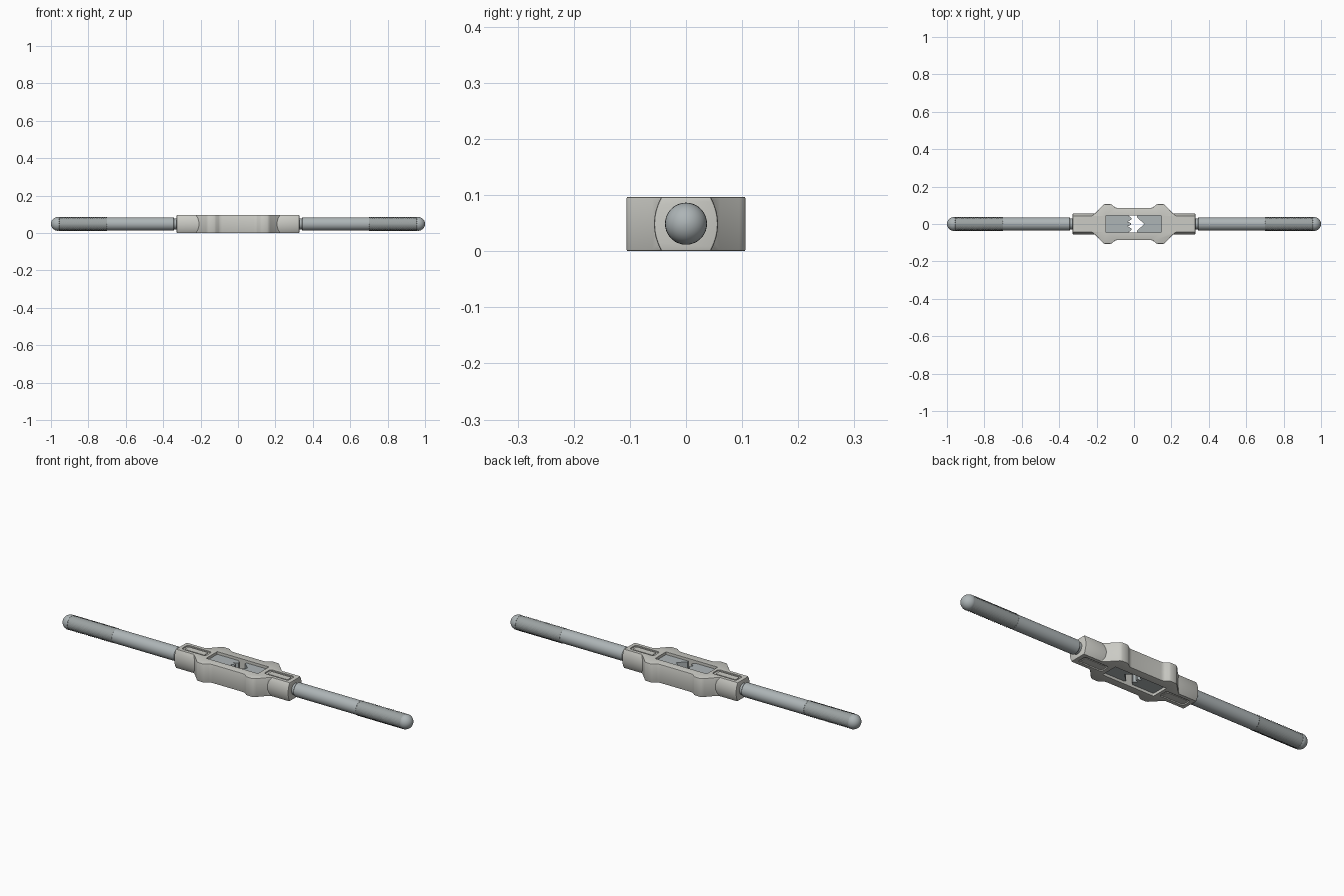
import bpy, bmesh
from math import sin, cos, pi, sqrt

if "Cube" in bpy.data.objects:
    bpy.data.objects.remove(bpy.data.objects["Cube"])

ZC = 0.049   # handle axis height
H = 0.097    # body height


def material(name, rgb):
    m = bpy.data.materials.new(name)
    m.diffuse_color = (*rgb, 1)
    m.use_nodes = True
    m.node_tree.nodes["Principled BSDF"].inputs["Base Color"].default_value = m.diffuse_color
    return m


CAST = material("cast_body", (0.60, 0.60, 0.56))
STEEL = material("steel", (0.42, 0.46, 0.47))
KNURL = material("knurled_steel", (0.33, 0.36, 0.36))


def finish(name, bm, mat, angle=35):
    bmesh.ops.recalc_face_normals(bm, faces=bm.faces)
    me = bpy.data.meshes.new(name)
    bm.to_mesh(me)
    bm.free()
    ob = bpy.data.objects.new(name, me)
    bpy.context.collection.objects.link(ob)
    me.materials.append(mat)
    if angle:
        smooth(ob, angle)
    return ob


def smooth(ob, angle=35):
    bpy.ops.object.select_all(action='DESELECT')
    ob.select_set(True)
    bpy.context.view_layer.objects.active = ob
    bpy.ops.object.shade_smooth_by_angle(angle=angle * pi / 180)


def prism(name, pts, vec, mat, bevel=0.0, angle=35):
    """Extrude a closed 3D polygon along vec, bevelling the two end rims."""
    bm = bmesh.new()
    f = bm.faces.new([bm.verts.new(p) for p in pts])
    r = bmesh.ops.extrude_face_region(bm, geom=[f], use_keep_orig=True)
    bmesh.ops.translate(bm, vec=vec, verts=[g for g in r['geom'] if isinstance(g, bmesh.types.BMVert)])
    bmesh.ops.recalc_face_normals(bm, faces=bm.faces)
    if bevel:
        caps = [f for f in bm.faces if len(f.verts) == len(pts)]
        rims = list({e for f in caps for e in f.edges})
        bmesh.ops.bevel(bm, geom=rims, offset=bevel, segments=2, profile=0.5, affect='EDGES')
    return finish(name, bm, mat, angle)


def lathe(name, prof, mat, n=40):
    """Revolve (x, radius) pairs around the handle axis."""
    bm = bmesh.new()
    rings = [[bm.verts.new((x, r * cos(2 * pi * i / n), ZC + r * sin(2 * pi * i / n)))
              for i in range(n)] for x, r in prof]
    for a, b in zip(rings, rings[1:]):
        for i in range(n):
            bm.faces.new((a[i], a[(i + 1) % n], b[(i + 1) % n], b[i]))
    bm.faces.new(rings[0])
    bm.faces.new(rings[-1])
    return finish(name, bm, mat)


def knurl(name, x0, x1, mat, n=36, m=44):
    """Band of small raised diamonds."""
    bm = bmesh.new()
    rings = []
    for j in range(m + 1):
        x = x0 + (x1 - x0) * j / m
        ring = []
        for i in range(n):
            r = 0.0375 if (i + j) % 2 else 0.0335
            ring.append(bm.verts.new((x, r * cos(2 * pi * i / n), ZC + r * sin(2 * pi * i / n))))
        rings.append(ring)
    for a, b in zip(rings, rings[1:]):
        for i in range(n):
            bm.faces.new((a[i], a[(i + 1) % n], b[(i + 1) % n], b[i]))
    return finish(name, bm, mat, 0)


def boolean(ob, other, op):
    mod = ob.modifiers.new(op, 'BOOLEAN')
    mod.object, mod.operation, mod.solver = other, op, 'EXACT'
    bpy.context.view_layer.objects.active = ob
    bpy.ops.object.modifier_apply(modifier=mod.name)
    bpy.data.objects.remove(other)


def rounded_rect(x0, x1, hw, r, z, k=5):
    pts = []
    for cx, cy, a0 in ((x1 - r, hw - r, 0), (x0 + r, hw - r, 1), (x0 + r, r - hw, 2), (x1 - r, r - hw, 3)):
        for i in range(k + 1):
            a = (a0 + i / k) * pi / 2
            pts.append((cx + r * cos(a), cy + r * sin(a), z))
    return pts


# Body: long bar with bulged sides
R = 0.093
side = [(0.057 - R + sqrt(R * R - t * t), ZC + t) for t in
        [(-1 + 2 * i / 14) * (H / 2 - 0.0005) for i in range(15)]]
section = [(y, z) for y, z in side] + [(-y, z) for y, z in reversed(side)]
section = [(y, min(max((z - 0.001) * H / (H - 0.001), 0), H)) for y, z in section]
body = prism("wrench_body", [(-0.328, y, z) for y, z in section], (0.656, 0, 0), CAST, 0.004)

# Body: wide middle frame with four lugs
q = [(0.235, 0.038), (0.217, 0.050), (0.205, 0.060), (0.172, 0.095), (0.165, 0.102), (0.156, 0.106),
     (0.126, 0.106), (0.118, 0.103), (0.104, 0.091), (0.096, 0.087), (0.085, 0.086)]
outline = q + [(-x, y) for x, y in reversed(q)]
outline += [(-x, -y) for x, y in outline]
frame = prism("frame", [(x, y, 0) for x, y in outline], (0, 0, H), CAST, 0.003)
boolean(body, frame, 'UNION')

# Body: jaw window and shallow label recesses above and below
boolean(body, prism("window_cut", rounded_rect(-0.151, 0.146, 0.045, 0.004, -0.1), (0, 0, 0.3), CAST), 'DIFFERENCE')
for s in (-1, 1):
    a, b = sorted((s * 0.168, s * 0.307))
    for z in (H - 0.006, -0.02):
        cut = prism("recess_cut", rounded_rect(a, b, 0.026, 0.012, z), (0, 0, 0.026), CAST)
        boolean(body, cut, 'DIFFERENCE')
smooth(body, 30)

# Raised plates in the recesses
for s, side_name in ((-1, "left"), (1, "right")):
    a, b = sorted((s * 0.182, s * 0.296))
    for z, lev in ((H - 0.008, "top"), (0.003, "bottom")):
        prism(f"label_plate_{side_name}_{lev}", rounded_rect(a, b, 0.017, 0.006, z), (0, 0, 0.005), CAST)

# Jaws: toothed left jaw and V-notched right jaw
left = [(-0.153, -0.0452), (-0.03, -0.0452), (-0.014, -0.032), (-0.014, -0.024), (-0.034, -0.012),
        (-0.016, -0.004)]
left += [(x, -y) for x, y in reversed(left)]
right = [(0.148, -0.0452), (0.018, -0.0452), (0.016, -0.036), (0.055, 0), (0.016, 0.036),
         (0.018, 0.0452), (0.148, 0.0452)]
for name, pts in (("fixed_jaw", left), ("sliding_jaw", right)):
    prism(name, [(x, y, 0.014) for x, y in pts], (0, 0, 0.069), STEEL)

# Handles: neck, shaft, knurled grip and domed end
dome = [(0.962 + 0.038 * sin(t * pi / 20), 0.0372 * cos(t * pi / 20)) for t in range(10)] + [(1.0, 0.001)]
shaft = [(0.30, 0.029), (0.341, 0.029), (0.341, 0.033), (0.344, 0.0355), (0.70, 0.0355), (0.703, 0.033),
         (0.955, 0.033), (0.956, 0.036)] + dome
for s, side_name in ((-1, "left"), (1, "right")):
    lathe(f"handle_{side_name}", [(s * x, r) for x, r in shaft], STEEL)
    knurl(f"knurled_grip_{side_name}", s * 0.70, s * 0.957, KNURL)
